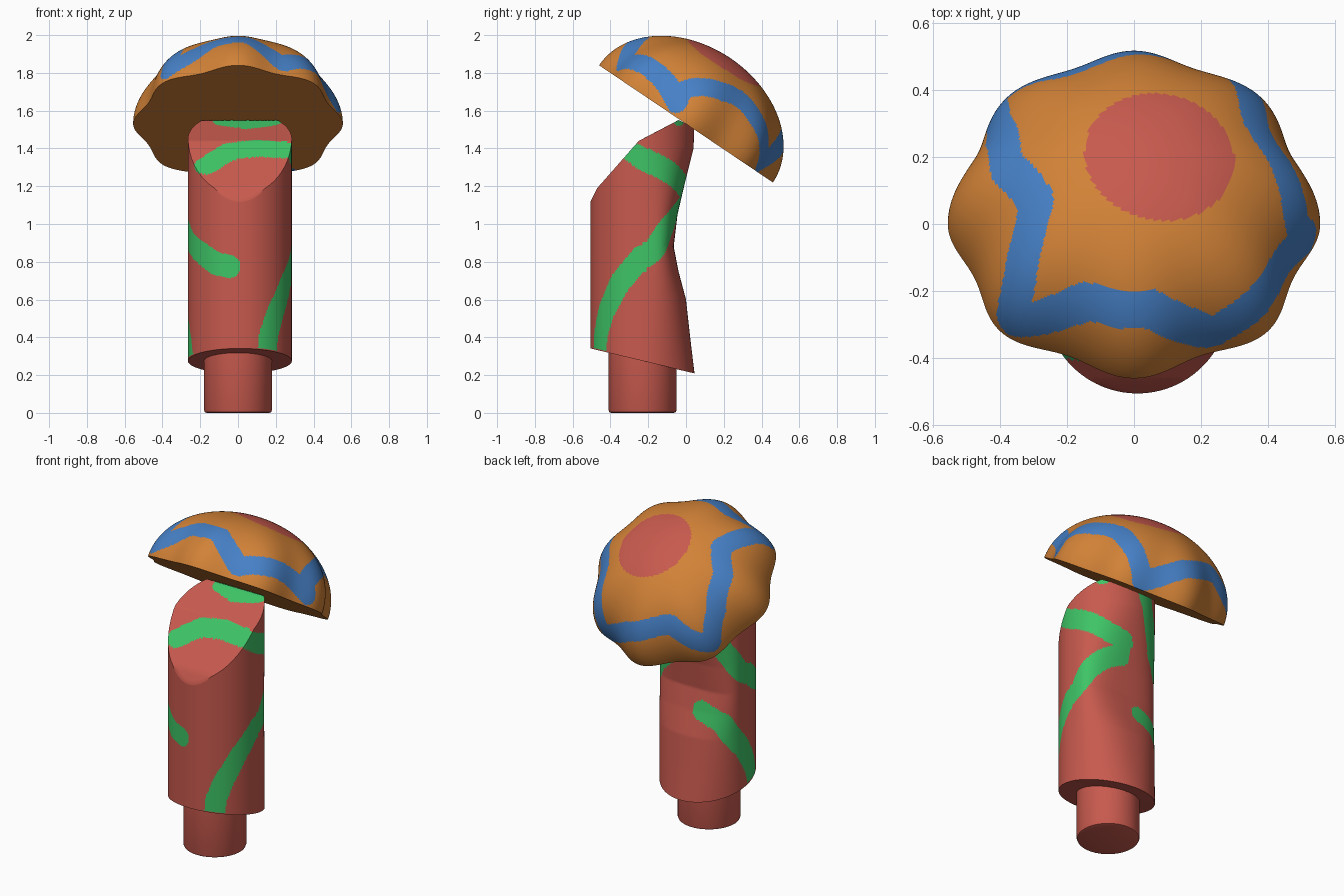
import bpy, math
from mathutils import Vector, kdtree

if "Cube" in bpy.data.objects:
    bpy.data.objects.remove(bpy.data.objects["Cube"])


def material(name, rgb):
    m = bpy.data.materials.new(name)
    m.diffuse_color = (*rgb, 1)
    m.use_nodes = True
    m.node_tree.nodes["Principled BSDF"].inputs["Base Color"].default_value = m.diffuse_color
    return m


RED = material("red", (0.578, 0.102, 0.076))
GREEN = material("green", (0.048, 0.552, 0.133))
ORANGE = material("orange", (0.644, 0.223, 0.038))
BLUE = material("blue", (0.061, 0.216, 0.565))


def interp(table, v):
    """Piecewise linear lookup in a list of (key, value)."""
    if v <= table[0][0]:
        return table[0][1]
    for (a, p), (b, q) in zip(table, table[1:]):
        if v <= b:
            return p + (q - p) * (v - a) / (b - a)
    return table[-1][1]


def skin(name, rings, mats, rule=None, angle=35):
    """Join rings of points into a surface; a one-point ring is a pole."""
    verts, starts, faces = [], [], []
    for r in rings:
        starts.append(len(verts))
        verts.extend(r)
    n = max(len(r) for r in rings)
    for i in range(len(rings) - 1):
        a, b = starts[i], starts[i + 1]
        for j in range(n):
            k = (j + 1) % n
            if len(rings[i]) == 1:
                faces.append((a, b + k, b + j))
            elif len(rings[i + 1]) == 1:
                faces.append((a + j, a + k, b))
            else:
                faces.append((a + j, a + k, b + k, b + j))
    me = bpy.data.meshes.new(name)
    me.from_pydata(verts, [], faces)
    for m in mats:
        me.materials.append(m)
    for p in me.polygons:
        p.use_smooth = True
        if rule:
            p.material_index = rule(p.center)
    me.set_sharp_from_angle(angle=math.radians(angle))
    ob = bpy.data.objects.new(name, me)
    bpy.context.collection.objects.link(ob)
    return ob


def path_tree(paths, steps=24):
    """Dense samples along paths given as (function, waypoints)."""
    pts = []
    for fn, way in paths:
        for p, q in zip(way, way[1:]):
            for s in range(steps + 1):
                pts.append(fn(*[a + (b - a) * s / steps for a, b in zip(p, q)]))
    tree = kdtree.KDTree(len(pts))
    for i, p in enumerate(pts):
        tree.insert(p, i)
    tree.balance()
    return tree


# ---- Cap: rippled half ellipsoid tilted backwards, flat underneath ----
CENTRE = Vector((0, 0, 1.53))
U = Vector((0, 0.829, -0.559))
N = Vector((0, 0.559, 0.829))
R, H = 0.555, 0.42


def cap_point(theta, phi, k=1.0):
    c = math.cos(phi)
    r = R * k * c * (1 - 0.037 * (1 - math.cos(8 * theta)) * c * c)
    return (CENTRE + Vector((r * math.cos(theta), 0, 0))
            + U * (r * math.sin(theta)) + N * (H * math.sin(phi)))


def cap_mark(x, psi):
    """Cap point at width x, rolled psi degrees back from the cap axis."""
    a, psi = x / R, math.radians(psi)
    s = math.sqrt(1 - a * a)
    return cap_point(math.atan2(s * math.sin(psi), a), math.asin(s * math.cos(psi)))


# zigzag stripe around the cap, and the round spot on its crown
zigzag = [(0.05, -57), (-0.15, -57), (-0.37, -76), (-0.335, -41), (-0.30, -19),
          (-0.38, 0), (-0.43, 35), (-0.42, 70), (-0.22, 50), (0.05, 60), (0.29, 82),
          (0.38, 28), (0.44, 11), (0.48, -9), (0.537, -50), (0.40, -61),
          (0.25, -77), (0.05, -57)]
cap_stripe = path_tree([(cap_mark, zigzag)])
spot = cap_mark(0.08, -1.6)


def cap_rule(c):
    if (c - spot).length < 0.228:
        return 2
    return 1 if cap_stripe.find(c)[2] < 0.059 else 0


n, rows = 400, 90
rings = [[CENTRE]]
rings += [[cap_point(2 * math.pi * j / n, 0, k) for j in range(n)]
          for k in (0.3, 0.6, 0.8, 0.86, 0.9, 0.93, 0.96, 0.98)]
rings += [[cap_point(2 * math.pi * j / n, math.pi / 2 * i / rows) for j in range(n)]
          for i in range(rows)]
rings += [[cap_point(0, math.pi / 2)]]
skin("cap", rings, [ORANGE, BLUE, RED], cap_rule, angle=60)

# ---- Stem: column with sloped ends and a dented, squarer back ----
CX, CY, SR = 0.01, -0.23, 0.275
BACK = [(0.21, 0.045), (0.4, 0.022), (0.6, 0.0), (0.75, -0.04), (0.88, -0.065),
        (1.05, -0.045), (1.2, -0.01), (1.4, 0.04), (1.55, 0.045)]
TOP = [(-0.505, 1.12), (-0.47, 1.19), (-0.25, 1.44), (-0.04, 1.55), (0.045, 1.51)]


def stem_at(theta, z, scale=1.0):
    c, s = math.cos(theta), math.sin(theta)
    depth = SR
    if s > 0:
        depth = interp(BACK, z) - CY
        p = 0.5 + 0.5 * min(1, max(0, (depth - 0.165) / 0.11))
        c, s = math.copysign(abs(c) ** (0.4 + 0.6 * p), c), s ** p
    return Vector((CX + SR * scale * c, CY + depth * scale * s, z))


def stem_point(theta, scale, t):
    y = CY + SR * scale * math.sin(theta)
    low = 0.34 - 0.24 * (y + 0.5)
    return stem_at(theta, low + (interp(TOP, y) - low) * t, scale)


def stem_mark(deg, z):
    return stem_at(math.radians(deg), z)


def place(x, y, z):
    return Vector((x, y, z))


# winding stripes: sides as (angle, height), sloped top as points
left_band = [(258, 0.775), (243, 0.79), (217, 0.86), (200, 0.90), (165, 1.04), (130, 1.2),
             (115, 1.38), (105, 1.5)]
right_band = [(-58, 0.30), (-55, 0.42), (-46, 0.53), (-26, 0.69), (6, 0.86), (34, 0.97),
              (60, 1.05), (82, 1.10), (82, 1.19), (58, 1.22), (6, 1.33)]
low_band = [(103, 0.76), (138, 0.70), (172, 0.53), (188, 0.38), (193, 0.30)]
brow_band = [(0.28, -0.20, 1.33), (0.25, -0.28, 1.38), (0.10, -0.28, 1.40),
             (-0.05, -0.30, 1.38), (-0.17, -0.37, 1.31)]
top_band = [(-0.08, -0.06, 1.57), (0.05, -0.09, 1.55), (0.18, -0.06, 1.57)]
stem_stripe = path_tree([(stem_mark, left_band), (stem_mark, right_band),
                         (stem_mark, low_band), (place, brow_band), (place, top_band)])


def stem_rule(c):
    under = c.z < 0.345 - 0.24 * (c.y + 0.5)
    return 1 if not under and stem_stripe.find(c)[2] < 0.061 else 0


n, rows, caps = 220, 140, 24
steps = ([(i / caps, 0) for i in range(1, caps)]
         + [(1, i / rows) for i in range(rows + 1)]
         + [(1 - i / caps, 1) for i in range(1, caps)])
rings = [[stem_point(2 * math.pi * j / n, s, t) for j in range(n)] for s, t in steps]
rings = [[stem_point(0, 0, 0)]] + rings + [[stem_point(0, 0, 1)]]
skin("stem", rings, [RED, GREEN], stem_rule)

# ---- Peg under the stem ----
profile = [(0.165, 0), (0.176, 0.004), (0.18, 0.015), (0.18, 0.36)]
rings = [[Vector((r * math.cos(a), CY + r * math.sin(a), z))
          for a in [2 * math.pi * j / 48 for j in range(48)]] for r, z in profile]
skin("peg", [[Vector((0, CY, 0))]] + rings + [[Vector((0, CY, 0.36))]], [RED], angle=50)
